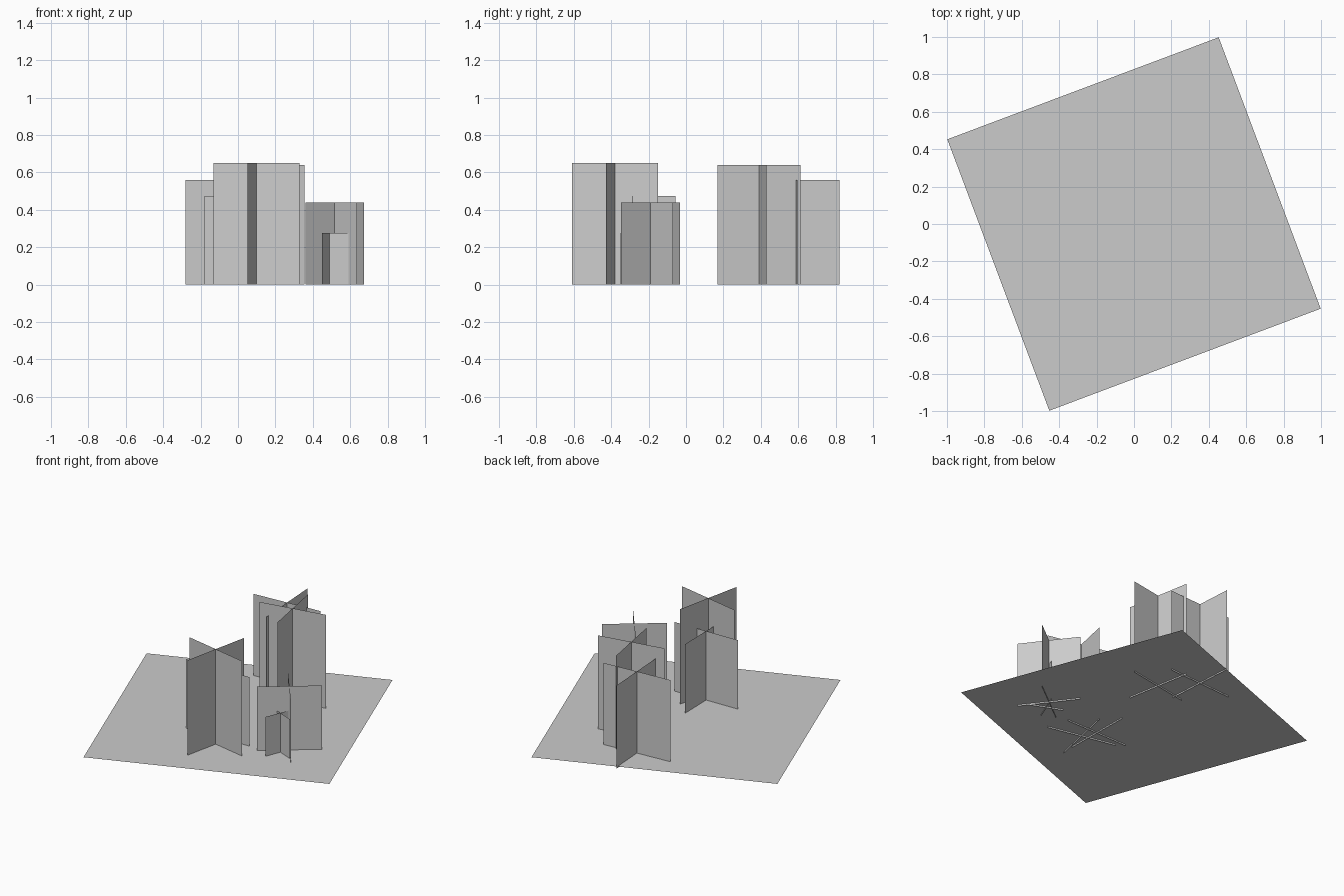
import bpy
import bmesh
from math import radians
from mathutils import Matrix, Vector

cube = bpy.data.objects.get("Cube")
if cube:
    bpy.data.objects.remove(cube, do_unlink=True)

# One plain grey for everything
grey = bpy.data.materials.new("light_grey")
grey.use_nodes = True
colour = (0.6, 0.6, 0.6, 1.0)
grey.diffuse_color = colour
grey.node_tree.nodes["Principled BSDF"].inputs["Base Color"].default_value = colour


def finish(name, bm, location, angle):
    mesh = bpy.data.meshes.new(name)
    bm.to_mesh(mesh)
    bm.free()
    mesh.materials.append(grey)
    obj = bpy.data.objects.new(name, mesh)
    obj.location = location
    obj.rotation_euler.z = radians(angle)
    bpy.context.collection.objects.link(obj)
    return obj


def crossed_cards(name, x, y, width, height, angle):
    """Two upright cards crossing at right angles."""
    bm = bmesh.new()
    half = width / 2
    for turn in (0, 90):
        spin = Matrix.Rotation(radians(turn), 3, "Z")
        corners = [(-half, 0, 0), (half, 0, 0), (half, 0, height), (-half, 0, height)]
        bm.faces.new([bm.verts.new(spin @ Vector(c)) for c in corners])
    return finish(name, bm, (x, y, 0), angle)


# Ground sheet, just above the feet of the cards
ground = bmesh.new()
bmesh.ops.create_grid(ground, x_segments=1, y_segments=1, size=0.775)
finish("ground", ground, (0, 0, 0.01), 20.6)

# Plants: name, x, y, width, height, angle
plants = [
    ("front_tall_plant", 0.10, -0.38, 0.47, 0.65, -12),
    ("front_short_plant", 0.053, -0.29, 0.466, 0.475, 1),
    ("side_plant", 0.517, -0.19, 0.395, 0.44, 37.4),
    ("side_small_plant", 0.49, -0.25, 0.215, 0.275, -22),
    ("back_tall_plant", 0.135, 0.39, 0.45, 0.64, 10.2),
    ("back_short_plant", -0.04, 0.58, 0.48, 0.56, 3.6),
]
for plant in plants:
    crossed_cards(*plant)
